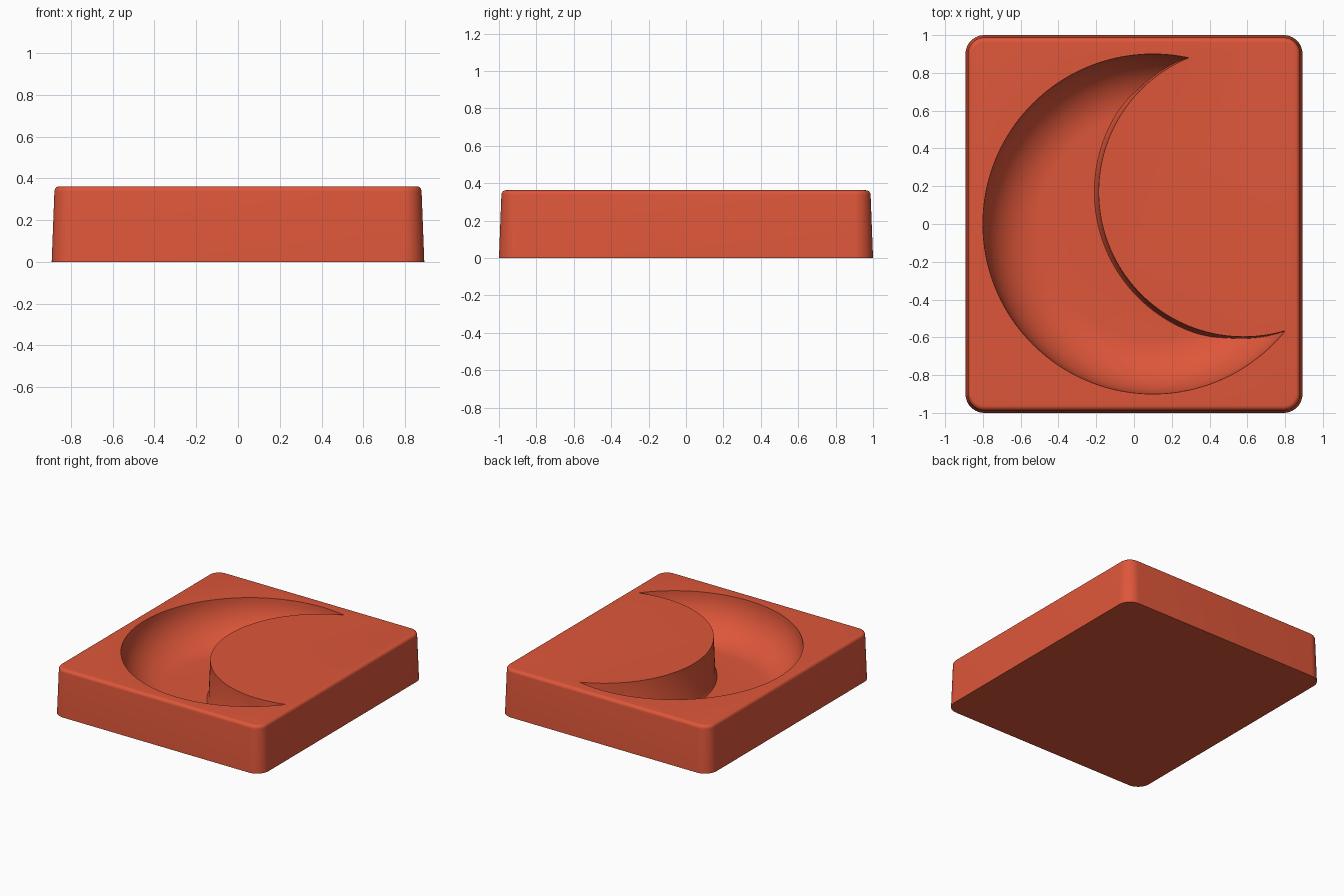
import bpy, bmesh, math

cube = bpy.data.objects.get("Cube")
if cube:
    bpy.data.objects.remove(cube, do_unlink=True)

HEIGHT, FLOOR = 0.362, 0.06

clay = bpy.data.materials.new("terracotta_red")
clay.use_nodes = True
COLOUR = (0.73, 0.094, 0.042, 1)
clay.diffuse_color = COLOUR
clay.node_tree.nodes["Principled BSDF"].inputs["Base Color"].default_value = COLOUR


def loft(name, rings):
    """Closed solid through a stack of equal-length rings, bottom to top."""
    bm = bmesh.new()
    loops = [[bm.verts.new(p) for p in ring] for ring in rings]
    n = len(loops[0])
    for a, b in zip(loops, loops[1:]):
        for i in range(n):
            j = (i + 1) % n
            bm.faces.new((a[i], a[j], b[j], b[i]))
    bm.faces.new(loops[0][::-1])
    bm.faces.new(loops[-1])
    mesh = bpy.data.meshes.new(name)
    bm.to_mesh(mesh)
    bm.free()
    obj = bpy.data.objects.new(name, mesh)
    bpy.context.collection.objects.link(obj)
    mesh.materials.append(clay)
    return obj


def circle(cx, cy, r, z, n=160):
    return [(cx + r * math.cos(math.tau * i / n),
             cy + r * math.sin(math.tau * i / n), z) for i in range(n)]


def rounded_rectangle(inset, z, radius=0.1, steps=12):
    r = radius - inset
    points = []
    for k, (sx, sy) in enumerate(((1, 1), (-1, 1), (-1, -1), (1, -1))):
        for i in range(steps + 1):
            a = math.pi / 2 * (k + i / steps)
            points.append((sx * (0.892 - radius) + r * math.cos(a),
                           sy * (1 - radius) + r * math.sin(a), z))
    return points


def subtract(target, cutter):
    mod = target.modifiers.new("cut", "BOOLEAN")
    mod.operation, mod.solver, mod.object = "DIFFERENCE", "EXACT", cutter
    bpy.context.view_layer.objects.active = target
    bpy.ops.object.modifier_apply(modifier=mod.name)
    bpy.data.objects.remove(cutter, do_unlink=True)


# Drafted block with a softened top edge
FILLET, DRAFT = 0.025, 0.013
rings = [rounded_rectangle(0, 0)]
for i in range(7):
    a = math.pi / 2 * i / 6
    rings.append(rounded_rectangle(DRAFT + FILLET * (1 - math.cos(a)),
                                   HEIGHT - FILLET * (1 - math.sin(a))))
block = loft("crescent_tray", rings)

# Round bowl with a flat floor and a quarter-round wall
DEPTH = HEIGHT - FLOOR
rings = []
for i in range(17):
    a = math.pi / 2 * i / 16
    rings.append(circle(0.1, 0, 0.9 - DEPTH * (1 - math.sin(a)),
                        HEIGHT - DEPTH * math.cos(a)))
rings.append(circle(0.1, 0, 0.9, HEIGHT + 0.2))
bowl = loft("bowl_cutter", rings)

# Tapered round island that leaves the bowl as a crescent
island = loft("island_cutter", [
    circle(0.58, 0.17, r, z, 200) for r, z in
    ((0.792, 0.02), (0.79, FLOOR), (0.778, 0.085), (0.767, HEIGHT), (0.76, 0.7))])

subtract(bowl, island)
subtract(block, bowl)

# Smooth the round walls and keep the rims crisp
bpy.ops.object.select_all(action="DESELECT")
block.select_set(True)
bpy.context.view_layer.objects.active = block
bpy.ops.object.shade_smooth_by_angle(angle=math.radians(30))
